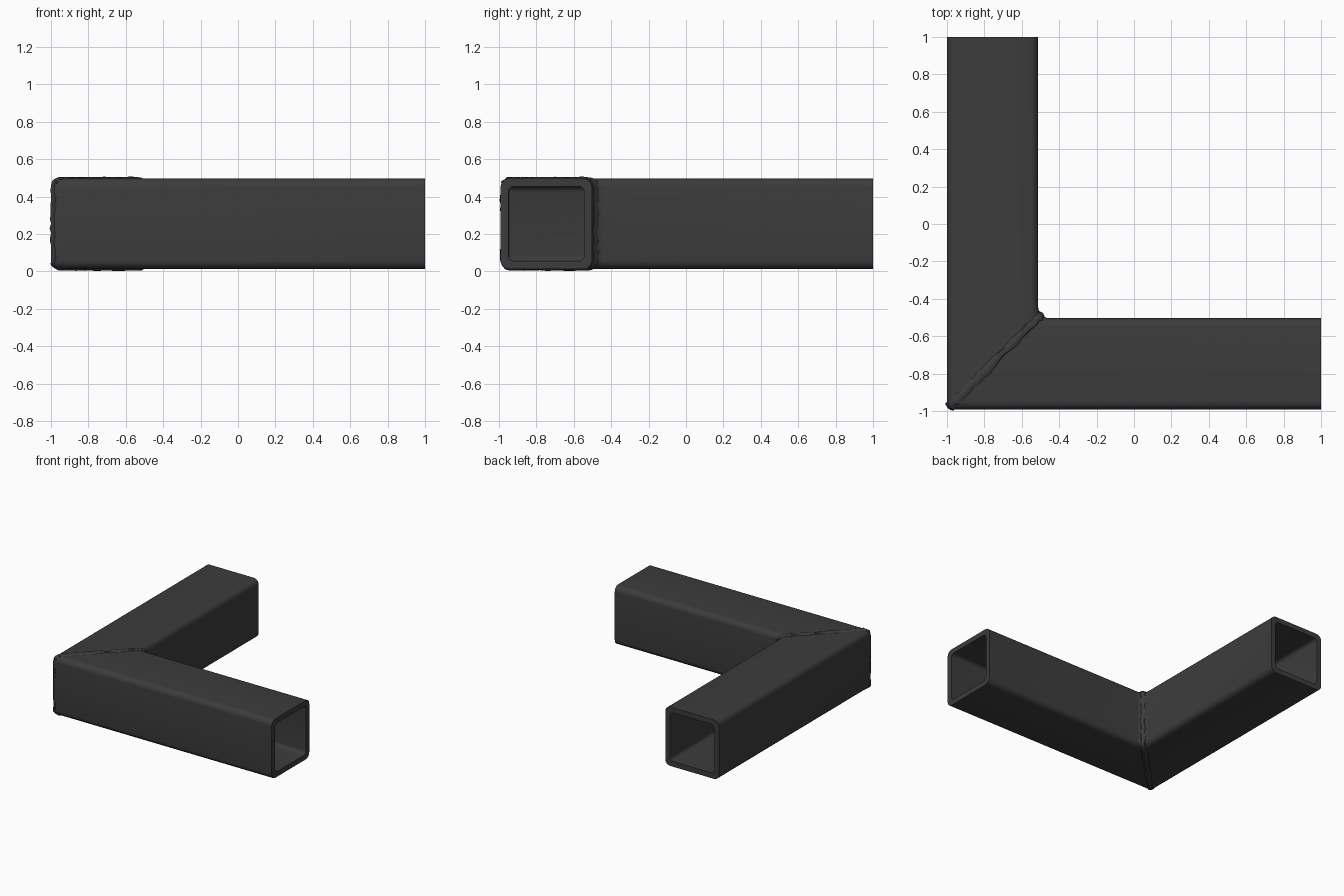
import bpy, bmesh, math, random
from mathutils import Vector

if "Cube" in bpy.data.objects:
    bpy.data.objects.remove(bpy.data.objects["Cube"])

random.seed(4)
CX, CY, CZ = -0.756, -0.747, 0.255   # centre of the mitred corner
HALF, HEIGHT, WALL = 0.244, 0.242, 0.042

steel = bpy.data.materials.new("dark_steel")
steel.diffuse_color = (0.045, 0.045, 0.045, 1)
steel.use_nodes = True
steel.node_tree.nodes["Principled BSDF"].inputs["Base Color"].default_value = steel.diffuse_color


def rounded_rect(u0, u1, z0, z1, r, seg=6):
    """Rounded rectangle as (u, z) points; u is positive to the outside of the bend."""
    pts = []
    for k, (u, z) in enumerate([(u1 - r, z1 - r), (u0 + r, z1 - r),
                                (u0 + r, z0 + r), (u1 - r, z0 + r)]):
        for i in range(seg + 1):
            a = math.pi / 2 * (k + i / seg)
            pts.append((u + r * math.cos(a), z + r * math.sin(a)))
    return pts


def bend_rings(profile, c_in, c_out, steps=6):
    """Sweep a profile along x, round the corner, then along y."""
    rings = [[(1, CY - u, z) for u, z in profile]]
    for i in range(steps + 1):
        a = math.pi * (1.5 - 0.5 * i / steps)
        ring = []
        for u, z in profile:
            c = c_in + (c_out - c_in) * (u + HALF) / (2 * HALF)
            ring.append((CX - u + c + c * math.cos(a), CY - u + c + c * math.sin(a), z))
        rings.append(ring)
    rings.append([(CX - u, 1, z) for u, z in profile])
    return rings


def loft_closed(name, rings):
    """Join rings to each other and the last to the first."""
    bm = bmesh.new()
    rows = [[bm.verts.new(p) for p in ring] for ring in rings]
    n = len(rows[0])
    for k, row in enumerate(rows):
        nxt = rows[(k + 1) % len(rows)]
        for i in range(n):
            j = (i + 1) % n
            bm.faces.new((row[i], row[j], nxt[j], nxt[i]))
    bmesh.ops.recalc_face_normals(bm, faces=bm.faces)
    me = bpy.data.meshes.new(name)
    bm.to_mesh(me)
    bm.free()
    ob = bpy.data.objects.new(name, me)
    bpy.context.collection.objects.link(ob)
    me.materials.append(steel)
    bpy.ops.object.select_all(action='DESELECT')
    ob.select_set(True)
    bpy.context.view_layer.objects.active = ob
    bpy.ops.object.shade_smooth_by_angle(angle=math.radians(35))
    return ob


# Hollow square tube: outer skin out, inner skin back
outer = rounded_rect(-HALF, HALF, CZ - HEIGHT, CZ + HEIGHT, 0.045)
hi, hz = HALF - WALL, HEIGHT - WALL
inner = rounded_rect(-hi, hi, CZ - hz, CZ + hz, 0.03)
loft_closed("mitred_tube", bend_rings(outer, 0.06, 0.035)
            + bend_rings(inner, 0.006, 0.006, 2)[::-1])

# Slightly uneven weld bead around the mitre seam
loop = rounded_rect(-HALF - 0.016, HALF - 0.016, CZ - HEIGHT, CZ + HEIGHT, 0.04)
path = []
for i, (u, z) in enumerate(loop):
    p, q = Vector((u, z)), Vector(loop[(i + 1) % len(loop)])
    count = max(1, round((q - p).length / 0.025))
    path += [p.lerp(q, k / count) for k in range(count)]
bead = []
for i, p in enumerate(path):
    d = path[(i + 1) % len(path)] - path[i - 1]
    normal = Vector((d.y, -d.x)).normalized()
    width = random.uniform(0.016, 0.026)
    height = random.uniform(0.006, 0.01)
    drift = random.uniform(-0.006, 0.006)
    ring = []
    for k in range(8):
        a = math.tau * k / 8
        q = p + normal * height * math.sin(a)
        s = (drift + width * math.cos(a)) * math.sqrt(0.5)
        ring.append((CX - q.x + s, CY - q.x - s, q.y))
    bead.append(ring)
loft_closed("weld_bead", bead)
